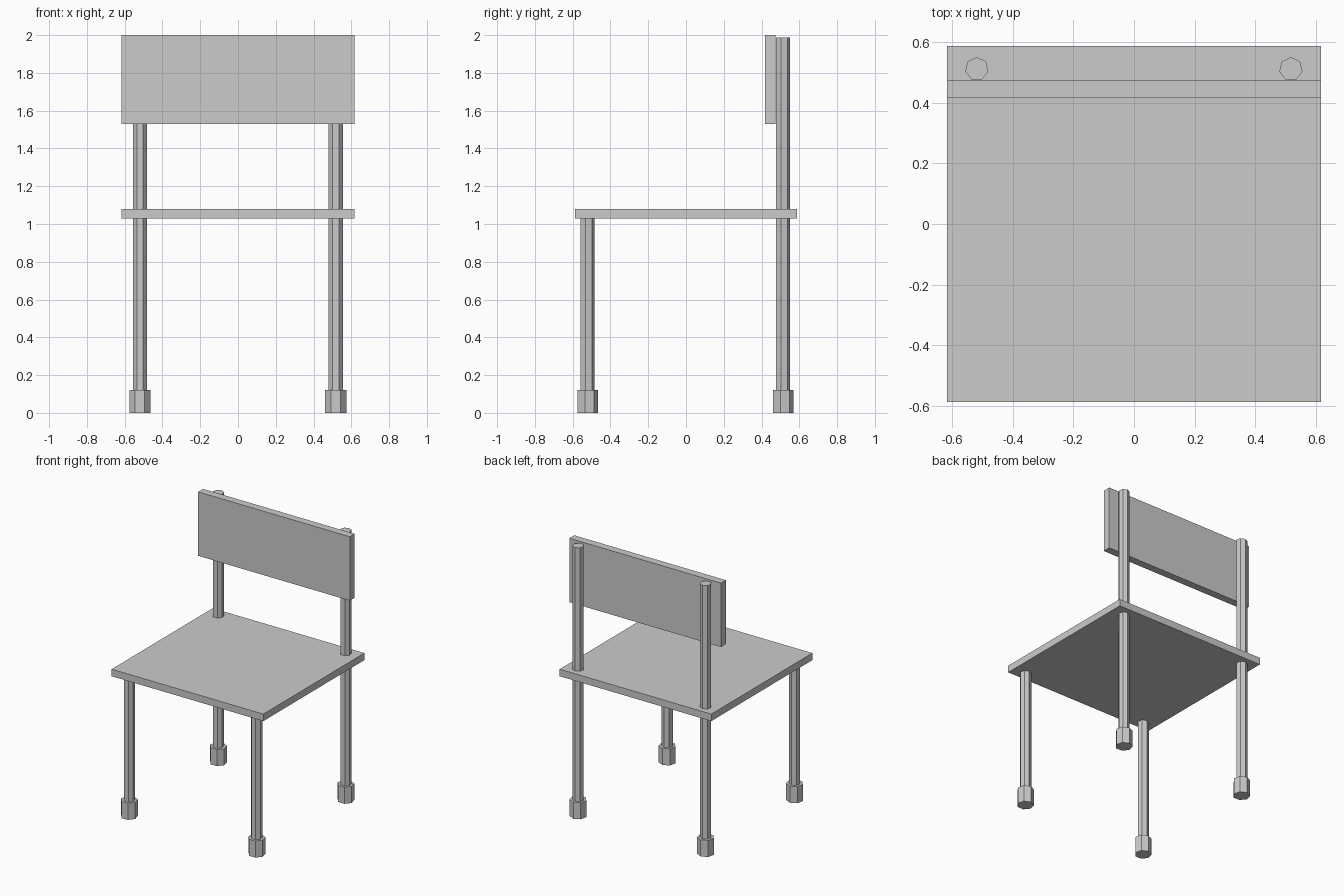
import bpy
import bmesh
import math

if "Cube" in bpy.data.objects:
    bpy.data.objects.remove(bpy.data.objects["Cube"])


def finish(name, bm):
    bmesh.ops.recalc_face_normals(bm, faces=bm.faces)
    mesh = bpy.data.meshes.new(name)
    bm.to_mesh(mesh)
    bm.free()
    obj = bpy.data.objects.new(name, mesh)
    bpy.context.collection.objects.link(obj)
    return obj


def box(name, lo, hi):
    bm = bmesh.new()
    bmesh.ops.create_cube(bm, size=1)
    for v in bm.verts:
        v.co = [(a + b) / 2 + c * (b - a) for a, b, c in zip(lo, hi, v.co)]
    return finish(name, bm)


def post(name, x, y, radius, z0, z1, sides=7):
    # Prism with one corner pointing to the back
    bm = bmesh.new()
    ring = []
    for i in range(sides):
        a = 2 * math.pi * i / sides
        ring.append(bm.verts.new((x + radius * math.sin(a), y + radius * math.cos(a), z0)))
    base = bm.faces.new(ring)
    top = bmesh.ops.extrude_face_region(bm, geom=[base], use_keep_orig=True)["geom"]
    for v in top:
        if isinstance(v, bmesh.types.BMVert):
            v.co.z = z1
    return finish(name, bm)


# Seat and backrest boards
box("seat", (-0.617, -0.587, 1.028), (0.617, 0.587, 1.08))
box("backrest", (-0.617, 0.418, 1.53), (0.617, 0.475, 2.0))

# Legs with thicker feet; the back legs carry on up behind the backrest
for row, y, top in (("front", -0.523, 1.03), ("back", 0.512, 1.987)):
    for side, x in (("left", -0.519), ("right", 0.518)):
        post(f"{row}_leg_{side}", x, y, 0.039, 0.12, top)
        post(f"{row}_foot_{side}", x, y, 0.058, 0.0, 0.122)
